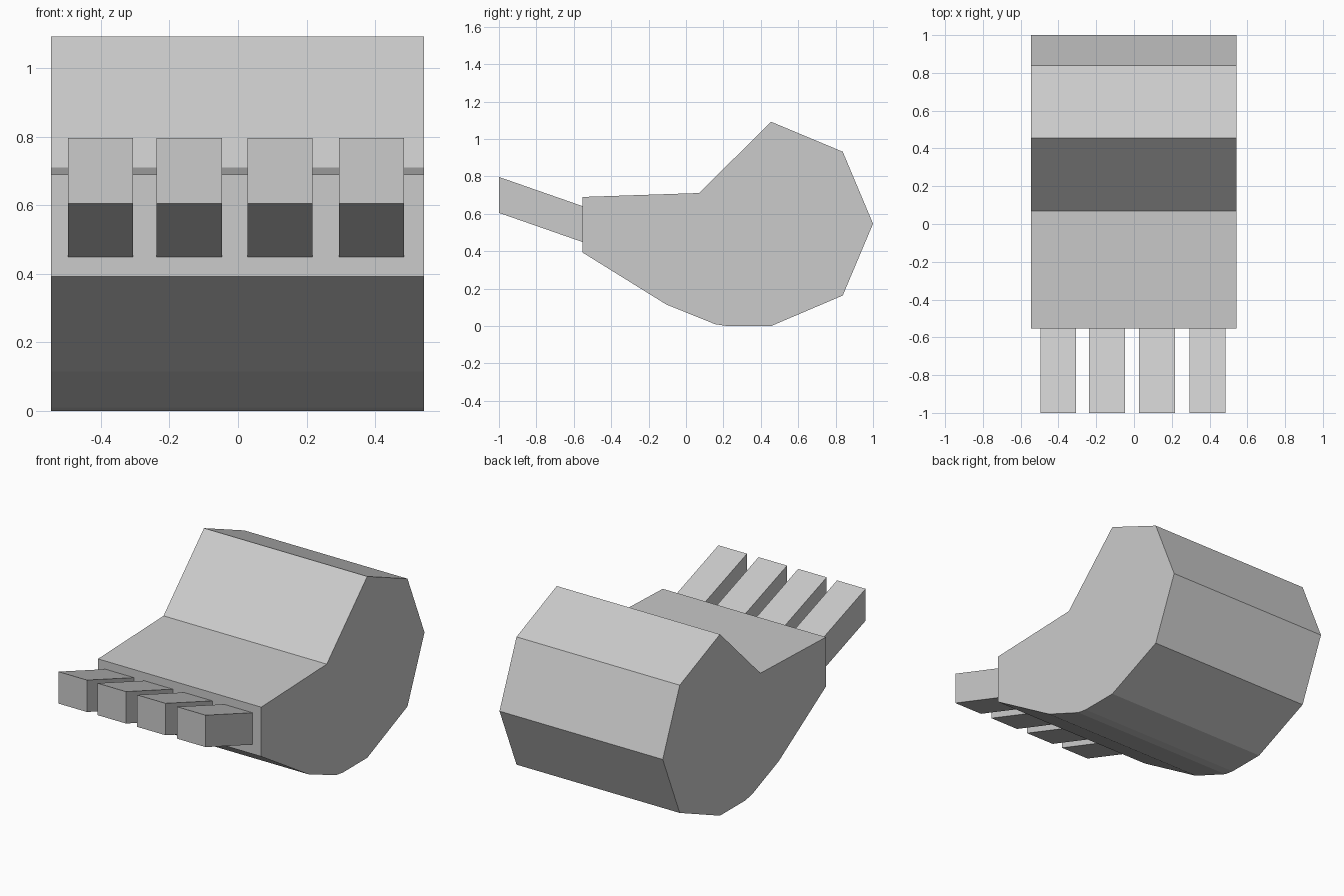
import bpy, bmesh

if "Cube" in bpy.data.objects:
    bpy.data.objects.remove(bpy.data.objects["Cube"])


def extrude_profile(name, profile, x0, x1):
    """Solid made from a (y, z) side profile, spanning x0 to x1."""
    bm = bmesh.new()
    face = bm.faces.new([bm.verts.new((x0, y, z)) for y, z in profile])
    ext = bmesh.ops.extrude_face_region(bm, geom=[face])
    moved = [v for v in ext["geom"] if isinstance(v, bmesh.types.BMVert)]
    bmesh.ops.translate(bm, verts=moved, vec=(x1 - x0, 0, 0))
    bmesh.ops.recalc_face_normals(bm, faces=bm.faces)
    mesh = bpy.data.meshes.new(name)
    bm.to_mesh(mesh)
    bm.free()
    obj = bpy.data.objects.new(name, mesh)
    bpy.context.collection.objects.link(obj)
    return obj


# Bucket body: rounded back, sloping lip towards the front
body = [(-0.553, 0.69), (-0.553, 0.393), (-0.105, 0.115), (0.155, 0.01),
        (0.22, 0.003), (0.455, 0.003), (0.838, 0.163), (1.0, 0.547),
        (0.838, 0.932), (0.455, 1.092), (0.07, 0.711)]
body = [(y, 0.0 if z == 0.003 else z) for y, z in body]
extrude_profile("bucket_body", body, -0.545, 0.542)

# Four teeth rising forward from the lip
tooth = [(-1.0, 0.797), (-1.0, 0.605), (-0.553, 0.449), (-0.553, 0.641)]
for i, x in enumerate((-0.401, -0.142, 0.122, 0.389)):
    extrude_profile(f"tooth_{i + 1}", tooth, x - 0.095, x + 0.095)
